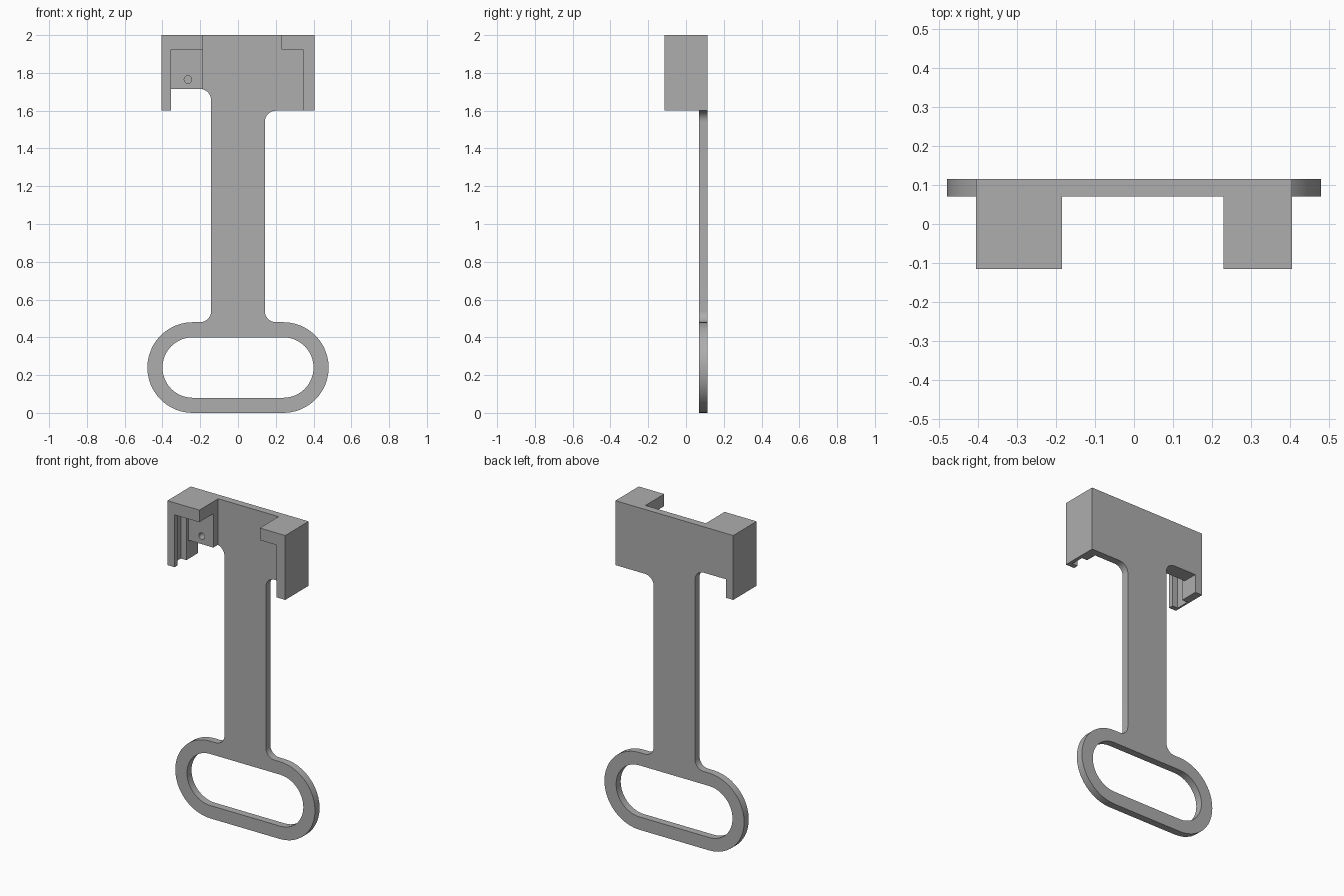
import bpy, bmesh, math
from mathutils import Vector

if "Cube" in bpy.data.objects:
    bpy.data.objects.remove(bpy.data.objects["Cube"])

grey = bpy.data.materials.new("plain grey")
grey.diffuse_color = (0.42, 0.42, 0.42, 1)
grey.use_nodes = True
grey.node_tree.nodes["Principled BSDF"].inputs["Base Color"].default_value = grey.diffuse_color

YB, YP, YF = 0.115, 0.07, -0.115   # back, plate front, bracket front


def arc(cx, cz, r, a0, a1, n=10):
    """Points along an arc, angles in degrees."""
    return [(cx + r * math.cos(math.radians(a0 + (a1 - a0) * i / n)),
             cz + r * math.sin(math.radians(a0 + (a1 - a0) * i / n)))
            for i in range(n + 1)]


def prism(name, loops, to3d, sweep):
    """Fill one outline (plus optional holes) and extrude it."""
    bm = bmesh.new()
    edges = []
    for pts in loops:
        vs = [bm.verts.new(to3d(*p)) for p in pts]
        edges += [bm.edges.new((vs[i - 1], vs[i])) for i in range(len(vs))]
    bmesh.ops.triangle_fill(bm, edges=edges, use_beauty=True)
    ext = bmesh.ops.extrude_face_region(bm, geom=bm.faces[:], use_keep_orig=True)
    bmesh.ops.translate(bm, vec=Vector(sweep),
                        verts=[g for g in ext["geom"] if isinstance(g, bmesh.types.BMVert)])
    bmesh.ops.recalc_face_normals(bm, faces=bm.faces[:])
    bmesh.ops.dissolve_limit(bm, angle_limit=0.01, verts=bm.verts[:], edges=bm.edges[:])
    me = bpy.data.meshes.new(name)
    bm.to_mesh(me)
    bm.free()
    me.materials.append(grey)
    ob = bpy.data.objects.new(name, me)
    bpy.context.collection.objects.link(ob)
    bpy.ops.object.select_all(action='DESELECT')
    ob.select_set(True)
    bpy.context.view_layer.objects.active = ob
    bpy.ops.object.shade_smooth_by_angle(angle=math.radians(30))
    return ob


def front_prism(name, loops, y0, y1):
    return prism(name, loops, lambda x, z: (x, y0, z), (0, y1 - y0, 0))


def plan_prism(name, pts, z0, z1):
    return prism(name, [pts], lambda x, y: (x, y, z0), (0, 0, z1 - z0))


def rect(x0, x1, z0, z1):
    return [(x0, z0), (x1, z0), (x1, z1), (x0, z1)]


# Flat plate: handle ring, stem and head in one outline
S, F = 0.142, 0.06
outline = (arc(0.24, 0.24, 0.24, -90, 90, 24)
           + arc(S + F, 0.48 + F, F, 270, 180)
           + arc(S + F, 1.6 - F, F, 180, 90)
           + [(0.405, 1.6), (0.405, 2), (-0.405, 2), (-0.405, 1.6),
              (-0.355, 1.6), (-0.355, 1.715)]
           + arc(-S - F, 1.715 - F, F, 90, 0)
           + arc(-S - F, 0.48 + F, F, 0, -90)
           + arc(-0.24, 0.24, 0.24, 90, 270, 24))
opening = arc(0.24, 0.24, 0.16, -90, 90, 24) + arc(-0.24, 0.24, 0.16, 90, 270, 24)
front_prism("handle_plate", [outline, opening], YP, YB)

# Side walls with a vertical groove on the inner face, and top lips
for side, s, inner, lip in (("left", -1, 0.355, 0.185), ("right", 1, 0.345, 0.23)):
    groove = inner + 0.038
    wall = [(0.405, YF), (inner, YF), (inner, -0.085), (groove, -0.085),
            (groove, 0.0), (inner, 0.0), (inner, YP), (0.405, YP)]
    plan_prism(side + "_wall", [(s * x, y) for x, y in wall], 1.6, 1.925)
    plan_prism(side + "_top_lip",
               [(s * x, y) for x, y in rect(lip, 0.405, YF, YP)], 1.925, 2.0)

# Backing pad with a small round hole
hole = arc(-0.265, 1.765, 0.02, 0, 345, 23)
front_prism("backing_pad", [rect(-0.355, -0.185, 1.715, 1.925), hole], 0.022, YP)
